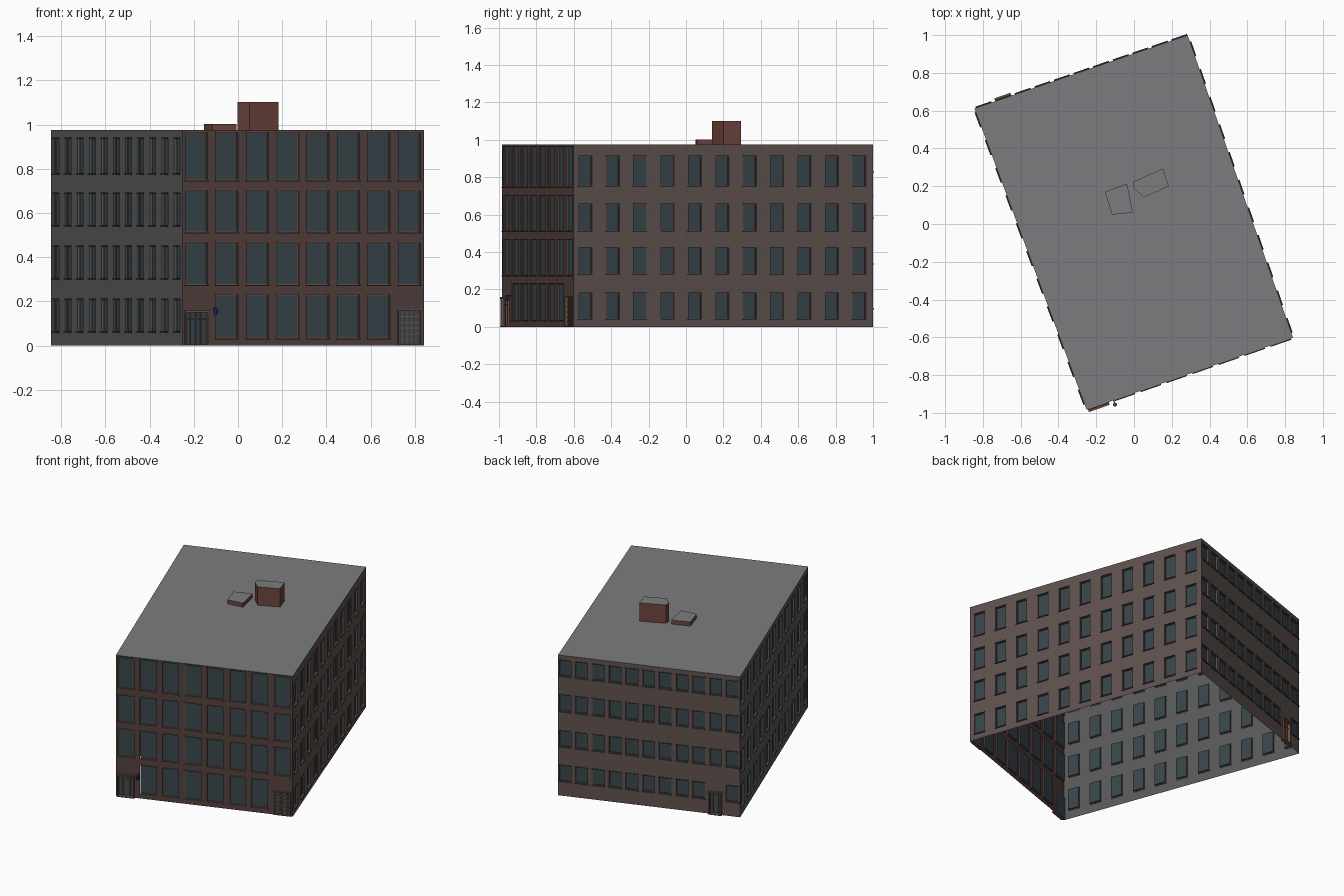
import bpy, bmesh
from mathutils import Vector

if "Cube" in bpy.data.objects:
    bpy.data.objects.remove(bpy.data.objects["Cube"])

H = 0.975
A, B, C, D = [Vector(p) for p in
              ((-0.251, -0.983, 0), (0.842, -0.602, 0), (0.284, 1.0, 0), (-0.845, 0.612, 0))]


def material(name, rgb):
    m = bpy.data.materials.new(name)
    m.diffuse_color = (*rgb, 1)
    m.use_nodes = True
    m.node_tree.nodes["Principled BSDF"].inputs["Base Color"].default_value = m.diffuse_color
    return m


BRICK = material("dark_brick", (0.085, 0.052, 0.047))
BROWN = material("brown_render", (0.115, 0.085, 0.078))
GREY = material("grey_render", (0.10, 0.10, 0.102))
ROOF = material("roofing", (0.20, 0.203, 0.21))
GLASS = material("glass", (0.04, 0.06, 0.07))
TRIM = material("brown_trim", (0.16, 0.085, 0.06))
DARK = material("dark_trim", (0.07, 0.06, 0.055))
RED = material("red_brick", (0.15, 0.057, 0.045))
BLUE = material("blue_lamp", (0.02, 0.04, 0.25))


def finish(bm, name, *mats):
    me = bpy.data.meshes.new(name)
    bm.to_mesh(me)
    bm.free()
    for m in mats:
        me.materials.append(m)
    ob = bpy.data.objects.new(name, me)
    bpy.context.collection.objects.link(ob)
    return ob


class Side:
    """Wall-local frame: u along the wall, z up, d outward."""

    def __init__(self, p, q):
        self.p, self.length = p, (q - p).length
        self.u = (q - p).normalized()
        self.n = Vector((self.u.y, -self.u.x, 0))

    def at(self, u, z, d=0.0):
        return self.p + self.u * u + self.n * d + Vector((0, 0, z))

    def quad(self, bm, *pts):
        return bm.faces.new([bm.verts.new(self.at(*p)) for p in pts])

    def box(self, bm, u0, u1, z0, z1, d0, d1):
        v = [bm.verts.new(self.at(u, z, d)) for d in (d0, d1)
             for u, z in ((u0, z0), (u1, z0), (u1, z1), (u0, z1))]
        for f in ((3, 2, 1, 0), (4, 5, 6, 7), (0, 1, 5, 4), (1, 2, 6, 5), (2, 3, 7, 6), (3, 0, 4, 7)):
            bm.faces.new([v[i] for i in f])

    def frame(self, bm, u0, u1, z0, z1, t, d0, d1):
        self.box(bm, u0, u0 + t, z0, z1, d0, d1)
        self.box(bm, u1 - t, u1, z0, z1, d0, d1)
        self.box(bm, u0 + t, u1 - t, z0, z0 + t, d0, d1)
        self.box(bm, u0 + t, u1 - t, z1 - t, z1, d0, d1)


def build_wall(side, name, holes, mat, trim, depth=0.012):
    # Wall sheet: grid of cells, leaving the openings empty
    bm = bmesh.new()
    us = sorted({0, side.length, *[round(h[i], 4) for h in holes for i in (0, 1)]})
    zs = sorted({0, H, *[round(h[i], 4) for h in holes for i in (2, 3)]})
    for u0, u1 in zip(us, us[1:]):
        for z0, z1 in zip(zs, zs[1:]):
            cu, cz = (u0 + u1) / 2, (z0 + z1) / 2
            if not any(h[0] < cu < h[1] and h[2] < cz < h[3] for h in holes):
                side.quad(bm, (u0, z0), (u1, z0), (u1, z1), (u0, z1))
    # Reveals around each opening
    for u0, u1, z0, z1 in holes:
        ring = [(u0, z0), (u1, z0), (u1, z1), (u0, z1)]
        for a, b in zip(ring, ring[1:] + ring[:1]):
            side.quad(bm, a, b, (*b, -depth), (*a, -depth))
    bmesh.ops.remove_doubles(bm, verts=bm.verts, dist=1e-5)
    finish(bm, name + "_wall", mat)
    # Recessed glass panes
    bm = bmesh.new()
    for u0, u1, z0, z1 in holes:
        side.quad(bm, *[(u, z, -depth) for u, z in ((u0, z0), (u1, z0), (u1, z1), (u0, z1))])
    finish(bm, name + "_window_panes", GLASS)
    # Frames, lintels and projecting sills
    bm = bmesh.new()
    for u0, u1, z0, z1 in holes:
        if z0 > 0.01:
            side.frame(bm, u0, u1, z0, z1, 0.003, -depth, -0.007)
            side.box(bm, u0 - 0.004, u1 + 0.004, z0 - 0.006, z0, -0.002, 0.007)
            side.box(bm, u0 - 0.003, u1 + 0.003, z1, z1 + 0.004, -0.002, 0.004)
    finish(bm, name + "_window_trim", trim)


def grid(side, first, last, count, width, rows, skip=()):
    out = []
    for r, (z0, z1) in enumerate(rows):
        for c in range(count):
            if (r, c) not in skip:
                m = side.length * (first + (last - first) * c / (count - 1))
                out.append((m - width / 2, m + width / 2, z0, z1))
    return out


front, right, back, left = Side(A, B), Side(B, C), Side(C, D), Side(D, A)

door_f = (0.016, 0.116, 0.0, 0.15)
gate = (1.035, 1.142, 0.0, 0.158)
mid = back.length * 0.864
door_b = (mid - 0.037, mid + 0.037, 0.0, 0.15)

# Four facades
build_wall(front, "front", grid(front, 0.058, 0.939, 8, 0.106,
           ((0.033, 0.23), (0.275, 0.467), (0.512, 0.702), (0.749, 0.964)),
           {(0, 0), (0, 7)}) + [door_f, gate], BRICK, TRIM)
build_wall(right, "right", grid(right, 0.04, 0.954, 11, 0.074,
           ((0.043, 0.182), (0.283, 0.422), (0.513, 0.658), (0.754, 0.914))), BROWN, DARK)
build_wall(back, "back", grid(back, 0.038, 0.956, 11, 0.08,
           ((0.10, 0.21), (0.34, 0.45), (0.585, 0.70), (0.83, 0.94)),
           {(0, 9)}) + [door_b], BROWN, DARK)
build_wall(left, "left", grid(left, 0.037, 0.958, 11, 0.076,
           ((0.064, 0.208), (0.303, 0.448), (0.543, 0.688), (0.778, 0.937))), GREY, DARK)

# Entrance doors: projecting surround, canopy, step and mullions
for side, (u0, u1, z0, z1), name in ((front, door_f, "front_door"), (back, door_b, "back_door")):
    bm = bmesh.new()
    side.box(bm, u0 - 0.006, u0, z0, z1, -0.01, 0.012)
    side.box(bm, u1, u1 + 0.006, z0, z1, -0.01, 0.012)
    side.box(bm, u0 - 0.008, u1 + 0.008, z1, z1 + 0.009, -0.01, 0.016)
    side.box(bm, u0 - 0.008, u1 + 0.008, 0, 0.005, -0.01, 0.016)
    for k in (1, 2, 3):
        m = u0 + (u1 - u0) * k / 4
        side.box(bm, m - 0.002, m + 0.002, z0, z1, -0.012, -0.004)
    side.box(bm, u0, u1, 0.118, 0.123, -0.012, -0.005)
    finish(bm, name + "_frame", TRIM)

# Vehicle gate: frame with a lattice of bars
bm = bmesh.new()
u0, u1, z0, z1 = gate
front.frame(bm, u0 - 0.004, u1 + 0.004, z0, z1 + 0.005, 0.005, -0.01, 0.006)
for k in range(1, 6):
    z = z1 * k / 6
    front.box(bm, u0, u1, z - 0.002, z + 0.002, -0.012, -0.006)
for k in range(1, 5):
    m = u0 + (u1 - u0) * k / 5
    front.box(bm, m - 0.0015, m + 0.0015, z0, z1, -0.012, -0.007)
finish(bm, "vehicle_gate", TRIM)

# Blue lamp on a bracket beside the front door
bm = bmesh.new()
front.box(bm, 0.148, 0.154, 0.166, 0.171, 0, 0.027)
finish(bm, "lamp_bracket", DARK)
bpy.ops.mesh.primitive_cone_add(vertices=8, radius1=0.007, radius2=0.011, depth=0.03,
                                location=front.at(0.151, 0.153, 0.024))
lamp = bpy.context.object
lamp.name = "lamp"
lamp.data.materials.append(BLUE)

# Flat roof
bm = bmesh.new()
bm.faces.new([bm.verts.new(p + Vector((0, 0, H))) for p in (A, B, C, D)])
finish(bm, "roof", ROOF)


# Rooftop structures: brick sides with a roofing cap
def roof_house(name, pts, top):
    bm = bmesh.new()
    lo = [bm.verts.new((x, y, H)) for x, y in pts]
    hi = [bm.verts.new((x, y, top)) for x, y in pts]
    n = len(pts)
    for i in range(n):
        j = (i + 1) % n
        bm.faces.new((lo[i], lo[j], hi[j], hi[i]))
    bm.faces.new(hi).material_index = 1
    finish(bm, name, RED, ROOF)


roof_house("tall_roof_house",
           ((-0.002, 0.19), (0.053, 0.14), (0.184, 0.2), (0.153, 0.294), (-0.002, 0.225)), 1.102)
roof_house("low_roof_house",
           ((-0.116, 0.05), (-0.006, 0.06), (-0.037, 0.214), (-0.154, 0.17)), 1.003)
